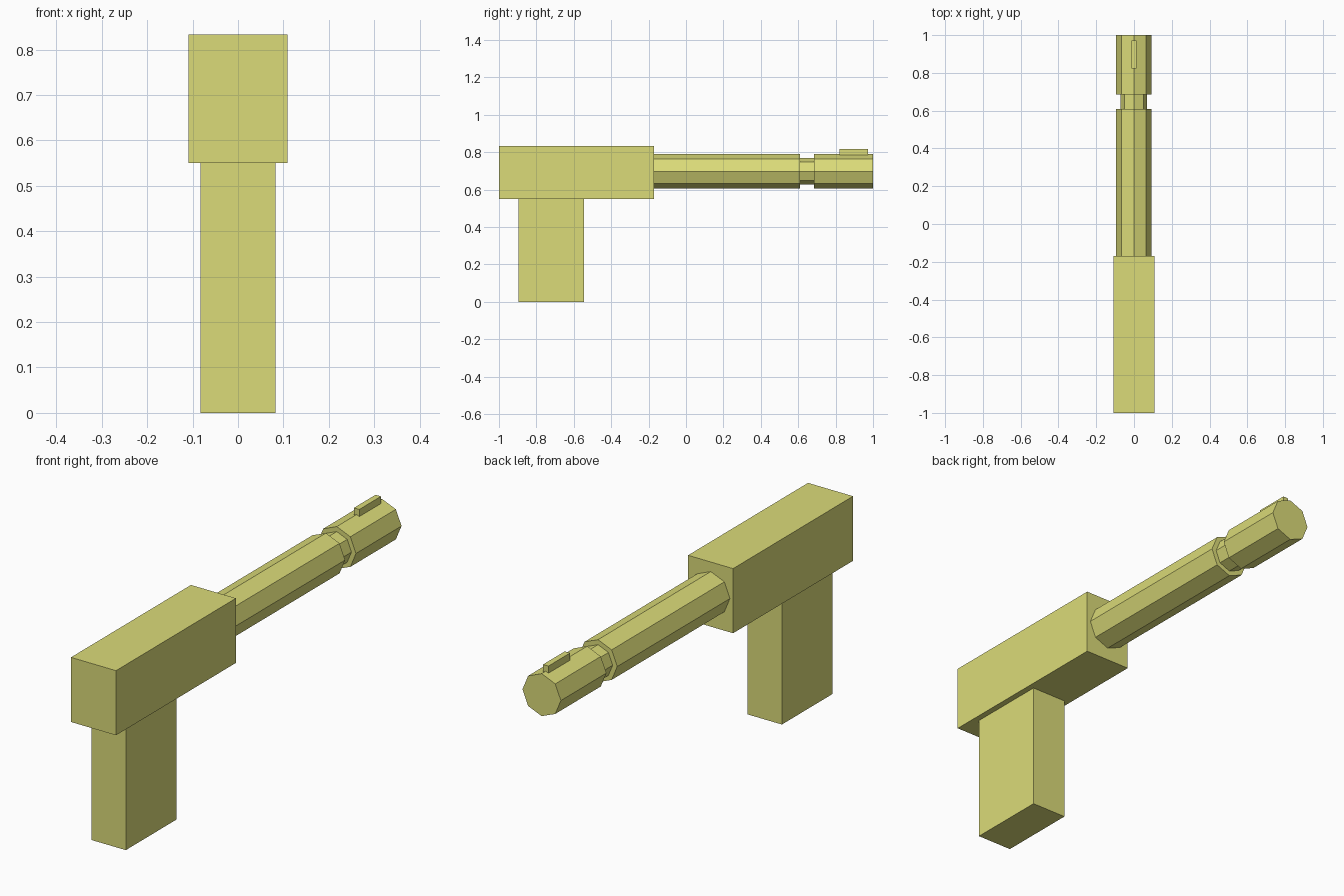
import bpy
import bmesh
import math
from mathutils import Matrix, Vector

if "Cube" in bpy.data.objects:
    bpy.data.objects.remove(bpy.data.objects["Cube"], do_unlink=True)

# Single flat colour
olive = bpy.data.materials.new("olive_yellow")
colour = (0.71, 0.71, 0.19, 1)
olive.use_nodes = True
olive.diffuse_color = colour
olive.node_tree.nodes["Principled BSDF"].inputs["Base Color"].default_value = colour


def finish(name, bm):
    mesh = bpy.data.meshes.new(name)
    bm.to_mesh(mesh)
    bm.free()
    mesh.materials.append(olive)
    obj = bpy.data.objects.new(name, mesh)
    bpy.context.collection.objects.link(obj)
    return obj


def box(name, low, high):
    low, high = Vector(low), Vector(high)
    matrix = Matrix.Translation((low + high) / 2) @ Matrix.Diagonal((*(high - low), 1))
    bm = bmesh.new()
    bmesh.ops.create_cube(bm, size=1, matrix=matrix)
    return finish(name, bm)


def octagon_rod(name, radius, start, end):
    # Corners point straight up and sideways
    matrix = (Matrix.Translation((-0.001, (start + end) / 2, 0.698))
              @ Matrix.Rotation(math.pi / 2, 4, 'X'))
    bm = bmesh.new()
    bmesh.ops.create_cone(bm, cap_ends=True, segments=8, radius1=radius,
                          radius2=radius, depth=end - start, matrix=matrix)
    # Turn the ring if its corners do not lie on the vertical axis
    if max(v.co.z for v in bm.verts) < 0.698 + radius * 0.99:
        turn = Matrix.Rotation(math.pi / 8, 3, 'Y')
        bmesh.ops.rotate(bm, verts=bm.verts, cent=(-0.001, 0, 0.698), matrix=turn)
    return finish(name, bm)


# Body and handle
box("body", (-0.109, -1, 0.55), (0.109, -0.17, 0.833))
box("handle", (-0.083, -0.895, 0), (0.083, -0.545, 0.55))

# Barrel, neck and muzzle
octagon_rod("barrel", 0.093, -0.17, 0.61)
octagon_rod("barrel_neck", 0.071, 0.61, 0.685)
octagon_rod("muzzle", 0.093, 0.685, 1)

# Sight on top of the muzzle
box("sight", (-0.014, 0.822, 0.775), (0.012, 0.972, 0.817))
